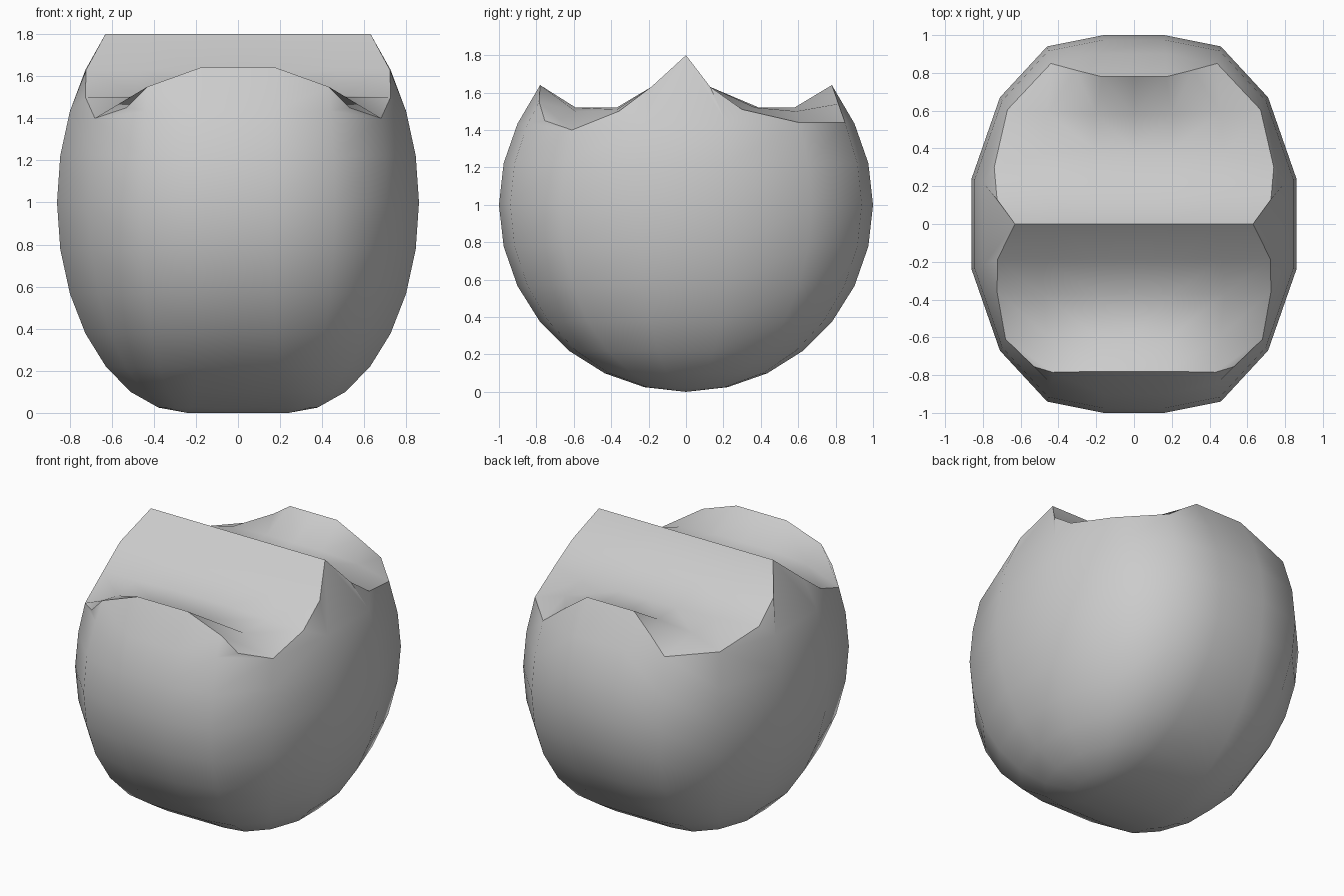
import bpy, bmesh, math

if "Cube" in bpy.data.objects:
    bpy.data.objects.remove(bpy.data.objects["Cube"])

# Half outline of the shell at its widest height (x, y), front to back
front = [(0, -1), (.16, -1), (.46, -.94), (.71, -.67), (.86, -.24)]
outline = front + [(x, -y) for x, y in reversed(front)]
POLE = 0.24          # half width of the flat strip at the bottom
STEP = math.pi / 14  # height step between rings

bm = bmesh.new()


def add_face(verts):
    unique = list(dict.fromkeys(verts))
    if len(unique) > 2:
        bm.faces.new(unique)


# Rounded shell: rings from the bottom strip to just under the rim
rings = []
for k in range(-7, 3):
    c, z = math.cos(k * STEP), 1 + math.sin(k * STEP)
    rings.append([bm.verts.new((0 if x == 0 else POLE + (x - POLE) * c, y * c, z))
                  for x, y in outline])

# Scooped top: rows across half the width, from front lip over the ridge to back lip
top_rows = [
    [(0, -.78, 1.64), (.18, -.78, 1.64), (.43, -.785, 1.55), (.53, -.755, 1.45)],
    [(0, -.59, 1.52), (.2, -.59, 1.52), (.46, -.59, 1.5), (.68, -.61, 1.40)],
    [(0, -.37, 1.52), (.2, -.37, 1.52), (.48, -.37, 1.51), (.725, -.36, 1.5)],
]
for x, y, z in [(.722, -.186, 1.63), (.63, 0, 1.8), (.725, .13, 1.63)]:
    top_rows.append([(x * f, y, z) for f in (0, .3, .65, 1)])
top_rows += [
    [(0, .39, 1.52), (.2, .39, 1.52), (.48, .37, 1.52), (.74, .3, 1.51)],
    [(0, .58, 1.52), (.2, .58, 1.52), (.46, .59, 1.5), (.67, .605, 1.44)],
    [(0, .78, 1.64), (.17, .78, 1.64), (.31, .815, 1.54), (.44, .85, 1.44)],
]
top = [[bm.verts.new(p) for p in row] for row in top_rows]
rim = top[0] + [row[-1] for row in top[1:-1]] + top[-1][::-1]

# The low corners of the rim sit on the last ring
last = rings[-1]
for col, r in ((3, 4), (6, 10), (7, 11)):
    bm.verts.remove(last[col])
    last[col] = rim[r]

for grid in (rings, top):
    for a, b in zip(grid, grid[1:]):
        for i in range(len(a) - 1):
            add_face([a[i], a[i + 1], b[i + 1], b[i]])

# Band joining the last ring to the wavy rim
pairs = [(0, 0), (1, 1), (2, 2), (2, 3), (3, 4), (3, 5), (4, 6), (4, 7), (5, 7),
         (5, 8), (5, 9), (6, 10), (7, 11), (7, 12), (8, 13), (9, 14)]
for (a, r), (b, s) in zip(pairs, pairs[1:]):
    add_face([last[a], last[b], rim[s], rim[r]])

# Mirror the half and weld the middle and the bottom
half = bm.verts[:] + bm.edges[:] + bm.faces[:]
dup = bmesh.ops.duplicate(bm, geom=half)["geom"]
for v in dup:
    if isinstance(v, bmesh.types.BMVert):
        v.co.x = -v.co.x
bmesh.ops.remove_doubles(bm, verts=bm.verts[:], dist=0.002)
bmesh.ops.recalc_face_normals(bm, faces=bm.faces[:])

mesh = bpy.data.meshes.new("scooped_round_body")
bm.to_mesh(mesh)
bm.free()
body = bpy.data.objects.new("scooped_round_body", mesh)
bpy.context.collection.objects.link(body)
bpy.context.view_layer.objects.active = body
body.select_set(True)
bpy.ops.object.shade_smooth_by_angle(angle=math.radians(38))
